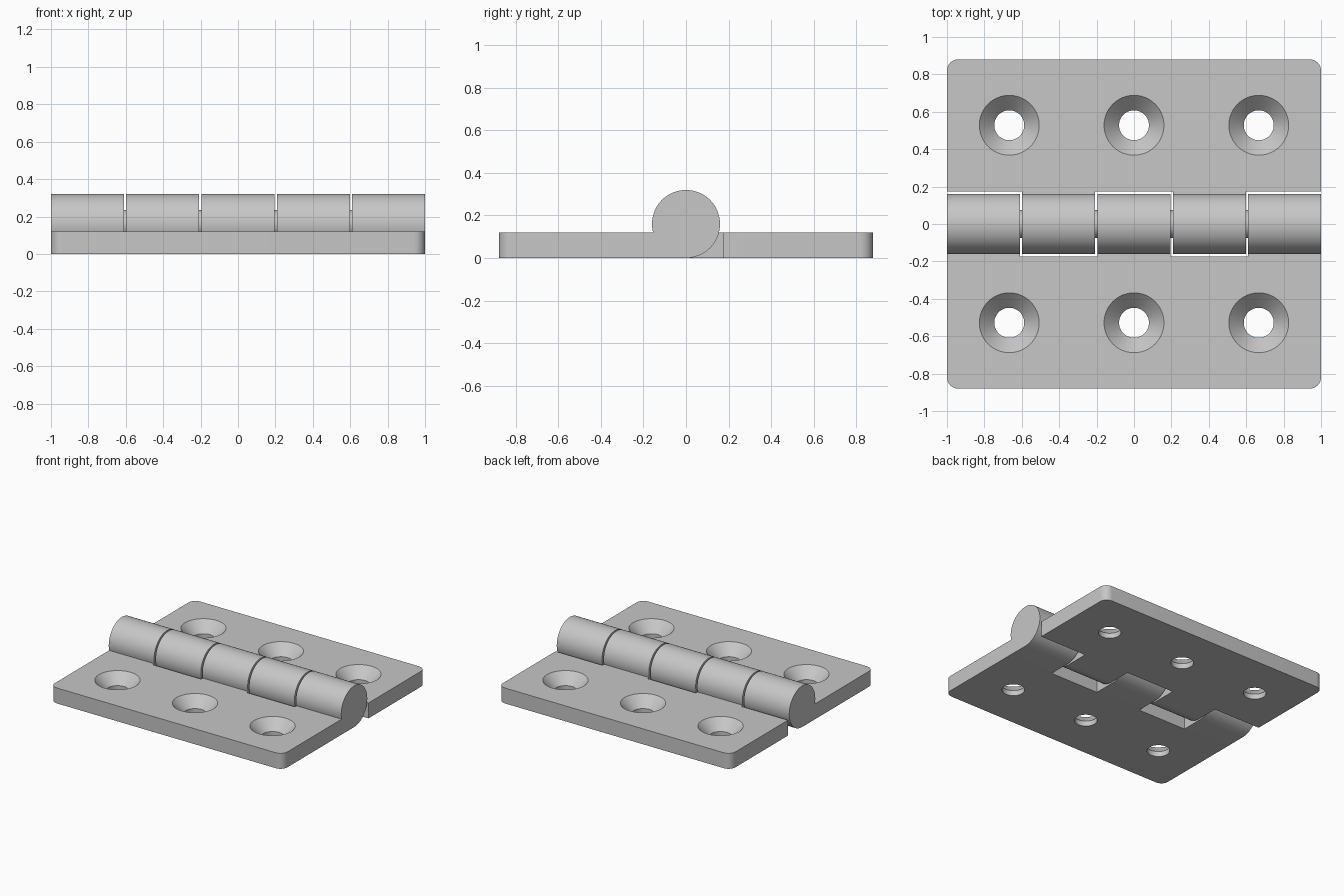
import bpy, bmesh
from math import sin, cos, pi, asin
from mathutils import Matrix

cube = bpy.data.objects.get("Cube")
if cube:
    bpy.data.objects.remove(cube, do_unlink=True)

THICK = 0.12      # leaf thickness
R = 0.16          # knuckle radius, also its centre height
EDGE = 0.175      # inner edge of each leaf
DEPTH = 0.88      # outer edge of each leaf
CORNER = 0.06
PITCH, WIDTH = 0.4025, 0.39   # knuckle spacing and width
PIN_R = 0.075

steel = bpy.data.materials.new("steel grey")
steel.use_nodes = True
grey = (0.57, 0.57, 0.57, 1)
steel.diffuse_color = grey
steel.node_tree.nodes["Principled BSDF"].inputs["Base Color"].default_value = grey


def make_object(name, bm):
    bmesh.ops.recalc_face_normals(bm, faces=bm.faces)
    mesh = bpy.data.meshes.new(name)
    bm.to_mesh(mesh)
    bm.free()
    obj = bpy.data.objects.new(name, mesh)
    bpy.context.collection.objects.link(obj)
    return obj


def prism(name, points, offset):
    bm = bmesh.new()
    face = bm.faces.new([bm.verts.new(p) for p in points])
    out = bmesh.ops.extrude_face_region(bm, geom=[face])
    moved = [v for v in out["geom"] if isinstance(v, bmesh.types.BMVert)]
    bmesh.ops.translate(bm, verts=moved, vec=offset)
    return make_object(name, bm)


def combine(target, other, operation):
    mod = target.modifiers.new("combine", "BOOLEAN")
    mod.operation, mod.solver, mod.object = operation, "EXACT", other
    bpy.context.view_layer.objects.active = target
    bpy.ops.object.modifier_apply(modifier=mod.name)
    bpy.data.objects.remove(other, do_unlink=True)


def finish(obj):
    obj.data.materials.clear()
    obj.data.materials.append(steel)
    bpy.ops.object.select_all(action="DESELECT")
    obj.select_set(True)
    bpy.context.view_layer.objects.active = obj
    bpy.ops.object.shade_smooth_by_angle()


def countersink(x, y):
    # Straight bore opening into a cone
    rings = [(-0.02, 0.08), (0.04, 0.08), (THICK, 0.16), (0.14, 0.18)]
    n = 64
    bm = bmesh.new()
    loops = [[bm.verts.new((x + r * cos(2 * pi * i / n), y + r * sin(2 * pi * i / n), z))
              for i in range(n)] for z, r in rings]
    for low, high in zip(loops, loops[1:]):
        for i in range(n):
            j = (i + 1) % n
            bm.faces.new((low[i], low[j], high[j], high[i]))
    bm.faces.new(loops[0])
    bm.faces.new(loops[-1])
    cutter = make_object("hole_cutter", bm)
    cutter.hide_render = True
    return cutter


def leaf(name, side, slots):
    # Plate with its two outer corners rounded
    outline = [(1, side * EDGE, 0)]
    for sx, start in ((1, 0), (-1, pi / 2)):
        for i in range(11):
            a = start + i * pi / 20
            outline.append((sx * (1 - CORNER) + CORNER * cos(a),
                            side * (DEPTH - CORNER + CORNER * sin(a)), 0))
    outline.append((-1, side * EDGE, 0))
    plate = prism(name, outline, (0, 0, THICK))

    # Knuckles: round barrel running flush into the underside of the plate
    end = pi + asin((R - THICK) / R)
    for slot in slots:
        x = slot * PITCH - WIDTH / 2
        profile = [(x, side * (EDGE + 0.05), 0)]
        for i in range(65):
            a = -pi / 2 + (end + pi / 2) * i / 64
            profile.append((x, -side * R * cos(a), R + R * sin(a)))
        profile.append((x, side * (EDGE + 0.05), THICK))
        combine(plate, prism("knuckle", profile, (WIDTH, 0, 0)), "UNION")

    # Screw holes
    for x in (-0.667, 0, 0.667):
        combine(plate, countersink(x, side * 0.528), "DIFFERENCE")
    finish(plate)


leaf("front_leaf", -1, (-2, 0, 2))
leaf("back_leaf", 1, (-1, 1))

# Hinge pin, hidden inside the end knuckles
bm = bmesh.new()
bmesh.ops.create_cone(bm, cap_ends=True, segments=48, radius1=PIN_R, radius2=PIN_R, depth=1.8,
                      matrix=Matrix.Translation((0, 0, R)) @ Matrix.Rotation(pi / 2, 4, "Y"))
finish(make_object("hinge_pin", bm))
